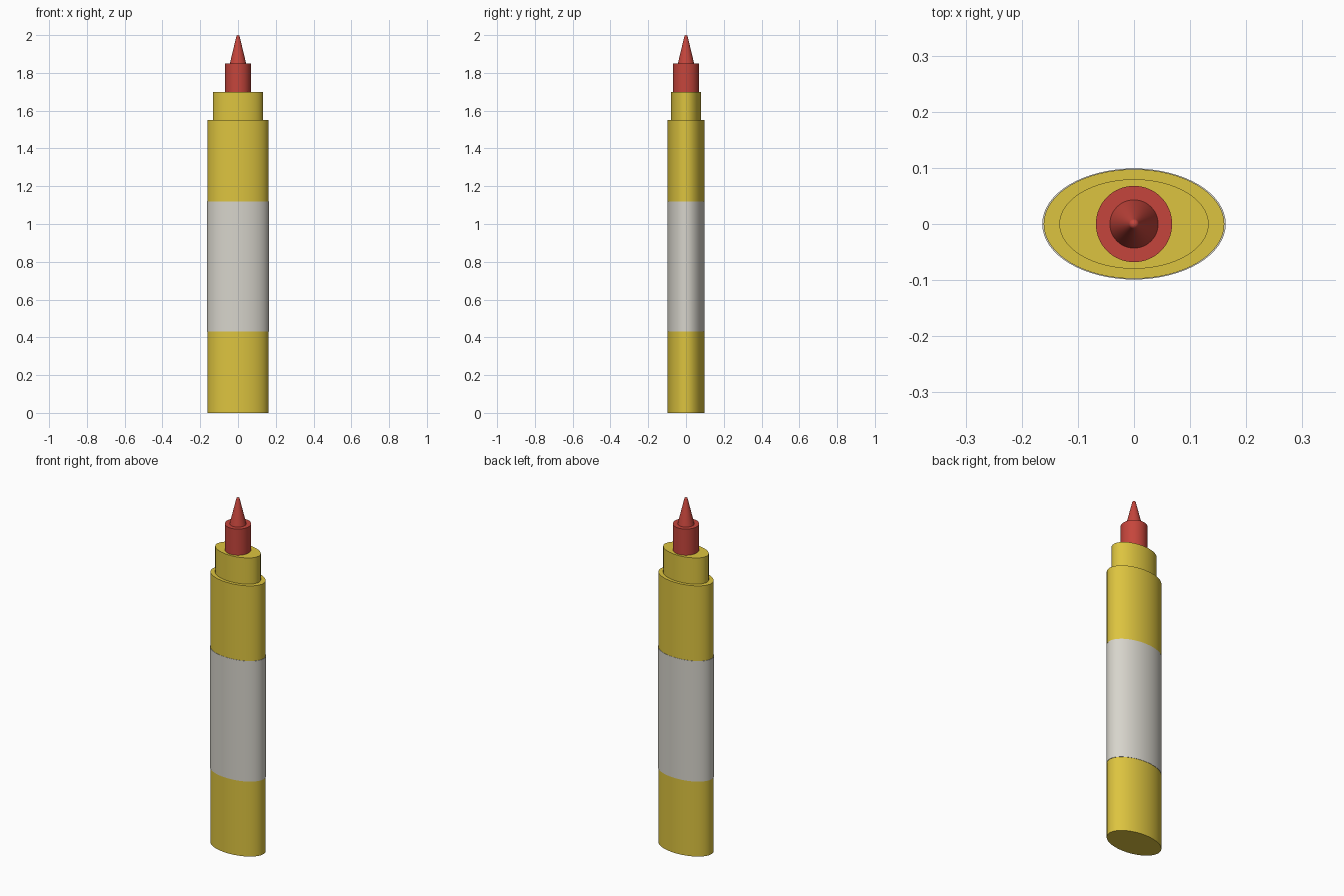
import bpy, bmesh, math

cube = bpy.data.objects.get("Cube")
if cube:
    bpy.data.objects.remove(cube, do_unlink=True)

SIDES = 64


def make_material(name, colour):
    mat = bpy.data.materials.new(name)
    mat.use_nodes = True
    mat.diffuse_color = colour
    mat.node_tree.nodes["Principled BSDF"].inputs["Base Color"].default_value = colour
    return mat


def lathe(name, profile, mat, flatten=1.0, capped=True):
    """Stack elliptical rings from (half width, height) pairs and skin them."""
    bm = bmesh.new()
    rings = []
    for r, z in profile:
        angles = [math.tau * i / SIDES for i in range(SIDES)]
        rings.append([bm.verts.new((r * math.cos(a), r * flatten * math.sin(a), z))
                      for a in angles])
    for low, high in zip(rings, rings[1:]):
        for i in range(SIDES):
            j = (i + 1) % SIDES
            bm.faces.new((low[i], low[j], high[j], high[i]))
    if capped:
        bm.faces.new(rings[0][::-1])
        bm.faces.new(rings[-1])
    mesh = bpy.data.meshes.new(name)
    bm.to_mesh(mesh)
    bm.free()
    mesh.materials.append(mat)
    obj = bpy.data.objects.new(name, mesh)
    bpy.context.collection.objects.link(obj)
    bpy.ops.object.select_all(action='DESELECT')
    obj.select_set(True)
    bpy.context.view_layer.objects.active = obj
    bpy.ops.object.shade_smooth_by_angle(angle=math.radians(40))
    return obj


yellow = make_material("yellow_plastic", (0.72, 0.55, 0.05, 1))
white = make_material("label_white", (0.68, 0.66, 0.6, 1))
red = make_material("red_ink", (0.56, 0.06, 0.045, 1))

# Oval barrel and the narrower shoulder above it
lathe("barrel", [(0.161, 0), (0.161, 1.55)], yellow, flatten=0.605)
lathe("shoulder", [(0.133, 1.55), (0.133, 1.7)], yellow, flatten=0.6)

# Thin label sleeve, with rims turned in to the barrel
lathe("label_sleeve", [(0.161, 0.43), (0.1635, 0.43), (0.1635, 1.12), (0.161, 1.12)],
      white, flatten=0.605, capped=False)

# Round nib holder
lathe("nib_holder", [(0.068, 1.7), (0.068, 1.85)], red)

# Tapered nib with a rounded point
nib = [(0.043, 1.85)]
tip_radius = 0.009
for step in range(7):
    a = math.radians(13 + 12 * step)
    nib.append((tip_radius * math.cos(a), 2 - tip_radius + tip_radius * math.sin(a)))
nib.append((0.0004, 2))
lathe("nib", nib, red)
